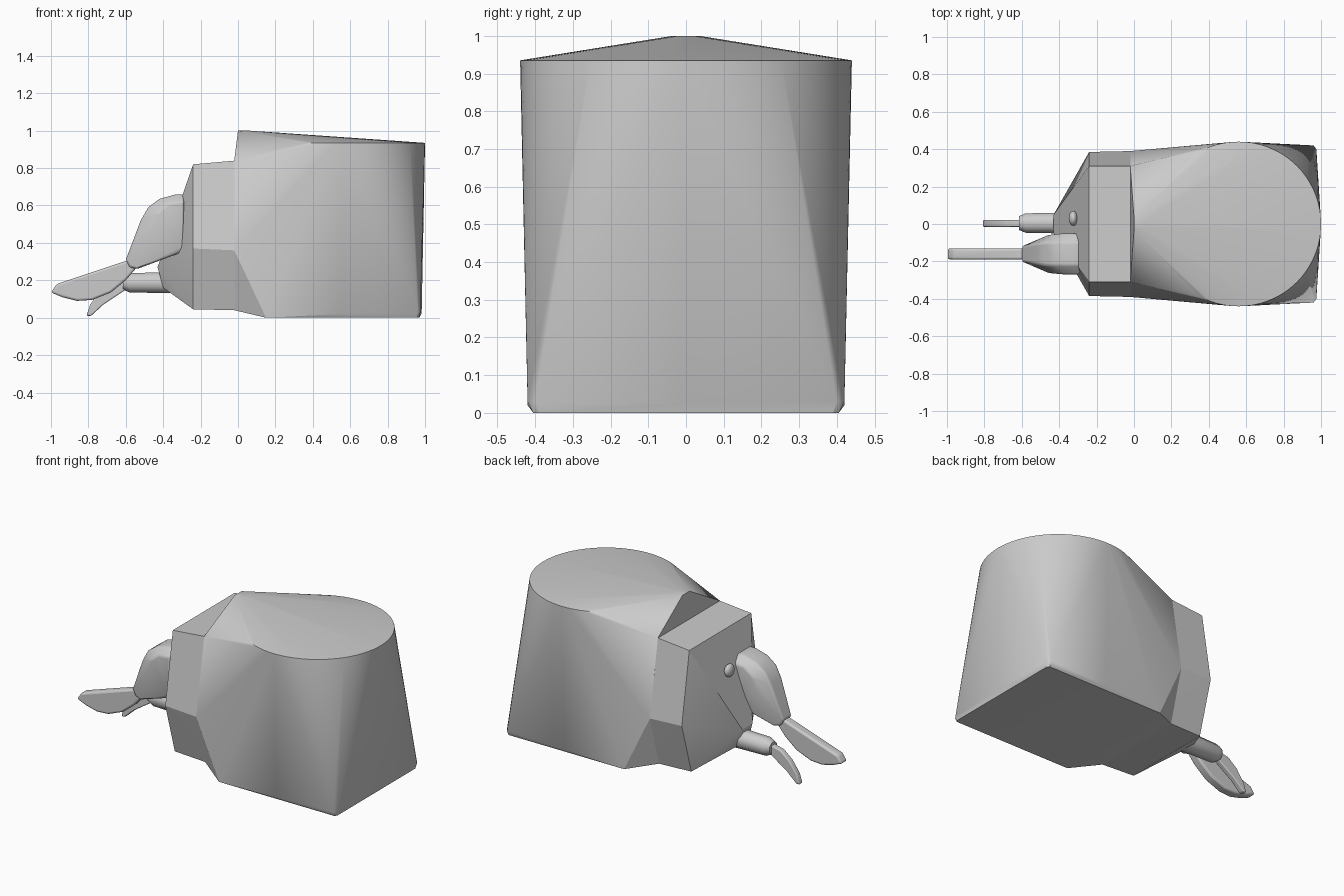
import bpy, bmesh, math

cube = bpy.data.objects.get("Cube")
if cube:
    bpy.data.objects.remove(cube, do_unlink=True)

COLOR = (0.6, 0.6, 0.6, 1)
mat = bpy.data.materials.new("plain grey")
mat.use_nodes = True
mat.diffuse_color = COLOR
mat.node_tree.nodes["Principled BSDF"].inputs["Base Color"].default_value = COLOR


def finish(bm, name, bevel=0.0, angle=30):
    """Turn a bmesh into a shaded object with an optional soft edge."""
    bmesh.ops.recalc_face_normals(bm, faces=bm.faces)
    mesh = bpy.data.meshes.new(name)
    bm.to_mesh(mesh)
    bm.free()
    mesh.materials.append(mat)
    obj = bpy.data.objects.new(name, mesh)
    bpy.context.collection.objects.link(obj)
    if bevel:
        mod = obj.modifiers.new("soft edges", "BEVEL")
        mod.width, mod.segments = bevel, 3
        mod.limit_method, mod.angle_limit = "ANGLE", math.radians(30)
    bpy.ops.object.select_all(action="DESELECT")
    obj.select_set(True)
    bpy.context.view_layer.objects.active = obj
    bpy.ops.object.shade_smooth_by_angle(angle=math.radians(angle))
    return obj


def mirrored(points, y=0.0):
    """Points (x, half width, z) copied to both sides of the plane at y."""
    return [(x, y + s * w, z) for x, w, z in points for s in (-1, 1)]


def hull(name, points, **kw):
    bm = bmesh.new()
    for p in points:
        bm.verts.new(p)
    bmesh.ops.remove_doubles(bm, verts=bm.verts, dist=0.0005)
    bmesh.ops.convex_hull(bm, input=bm.verts)
    bmesh.ops.delete(bm, geom=[v for v in bm.verts if not v.link_faces], context="VERTS")
    bmesh.ops.dissolve_limit(bm, angle_limit=0.01, verts=bm.verts, edges=bm.edges)
    return finish(bm, name, **kw)


def blade(name, profile, y, half, bevel):
    """Flat side profile pulled out to a thick plate."""
    bm = bmesh.new()
    face = bm.faces.new([bm.verts.new((x, y - half, z)) for x, z in profile])
    out = bmesh.ops.extrude_face_region(bm, geom=[face])
    for v in out["geom"]:
        if isinstance(v, bmesh.types.BMVert):
            v.co.y += 2 * half
    return finish(bm, name, bevel=bevel, angle=40)


# Body: round lid rim blending into a square base and a raised front lip
rim = [(0.56 + 0.44 * math.cos(a), 0.44 * math.sin(a), 0.935)
       for a in (math.tau * i / 72 for i in range(72))]
base = [(0.96, 0.405, 0), (0.15, 0.405, 0), (0.97, 0.39, 0),
        (0.975, 0.40, 0.03), (0.96, 0.42, 0.03), (0.56, 0.42, 0.02), (0.982, 0, 0.025)]
lip = [(0, 0.035, 1.0), (0.06, 0.02, 1.0),
       (-0.02, 0.31, 0.84), (-0.02, 0.39, 0.36), (-0.02, 0.30, 0.04)]
hull("body", rim + mirrored(base + lip))

# Head: chamfered block with a wedge nose
hull("head", mirrored([
    (-0.015, 0.31, 0.84), (-0.015, 0.39, 0.36), (-0.015, 0.30, 0.04),
    (-0.24, 0.31, 0.82), (-0.24, 0.385, 0.37), (-0.24, 0.29, 0.045),
    (-0.43, 0.05, 0.27), (-0.40, 0.05, 0.16)]), angle=20)

# Large arm: bulging block tapering to the wrist
hull("large_arm", mirrored([
    (-0.29, 0.06, 0.66), (-0.33, 0.06, 0.66), (-0.42, 0.06, 0.635),
    (-0.48, 0.06, 0.59), (-0.52, 0.055, 0.52), (-0.60, 0.04, 0.31),
    (-0.58, 0.04, 0.27), (-0.54, 0.05, 0.26), (-0.30, 0.09, 0.35),
    (-0.29, 0.11, 0.62), (-0.37, 0.11, 0.61), (-0.43, 0.105, 0.56),
    (-0.46, 0.10, 0.47), (-0.29, 0.11, 0.38)], y=-0.16), bevel=0.01, angle=40)

# Large blade: long curved cutter
blade("large_blade", [
    (-1.0, 0.135), (-0.97, 0.18), (-0.58, 0.31), (-0.54, 0.27), (-0.60, 0.20),
    (-0.68, 0.135), (-0.78, 0.095), (-0.86, 0.09), (-0.94, 0.11)],
    y=-0.16, half=0.03, bevel=0.012)

# Small arm: eight-sided stub with a narrowed end
ring = [(math.cos(a), math.sin(a)) for a in (math.tau * (i + 0.5) / 8 for i in range(8))]
hull("small_arm", [(x, 0.005 + r * c, 0.187 + r * s)
                   for x, r in ((-0.30, 0.062), (-0.58, 0.056), (-0.615, 0.04))
                   for c, s in ring], angle=50)

# Small blade: short hook pointing down
blade("small_blade", [
    (-0.60, 0.21), (-0.68, 0.19), (-0.74, 0.14), (-0.79, 0.07), (-0.81, 0.01),
    (-0.785, 0.01), (-0.72, 0.07), (-0.60, 0.15)], y=0.003, half=0.018, bevel=0.007)

# Eye: small flattened bead on the slanted face
bm = bmesh.new()
bmesh.ops.create_uvsphere(bm, u_segments=20, v_segments=12, radius=0.04)
for v in bm.verts:
    v.co = (v.co.x * 0.6 - 0.325, v.co.y + 0.03, v.co.z + 0.61)
finish(bm, "eye", angle=60)
